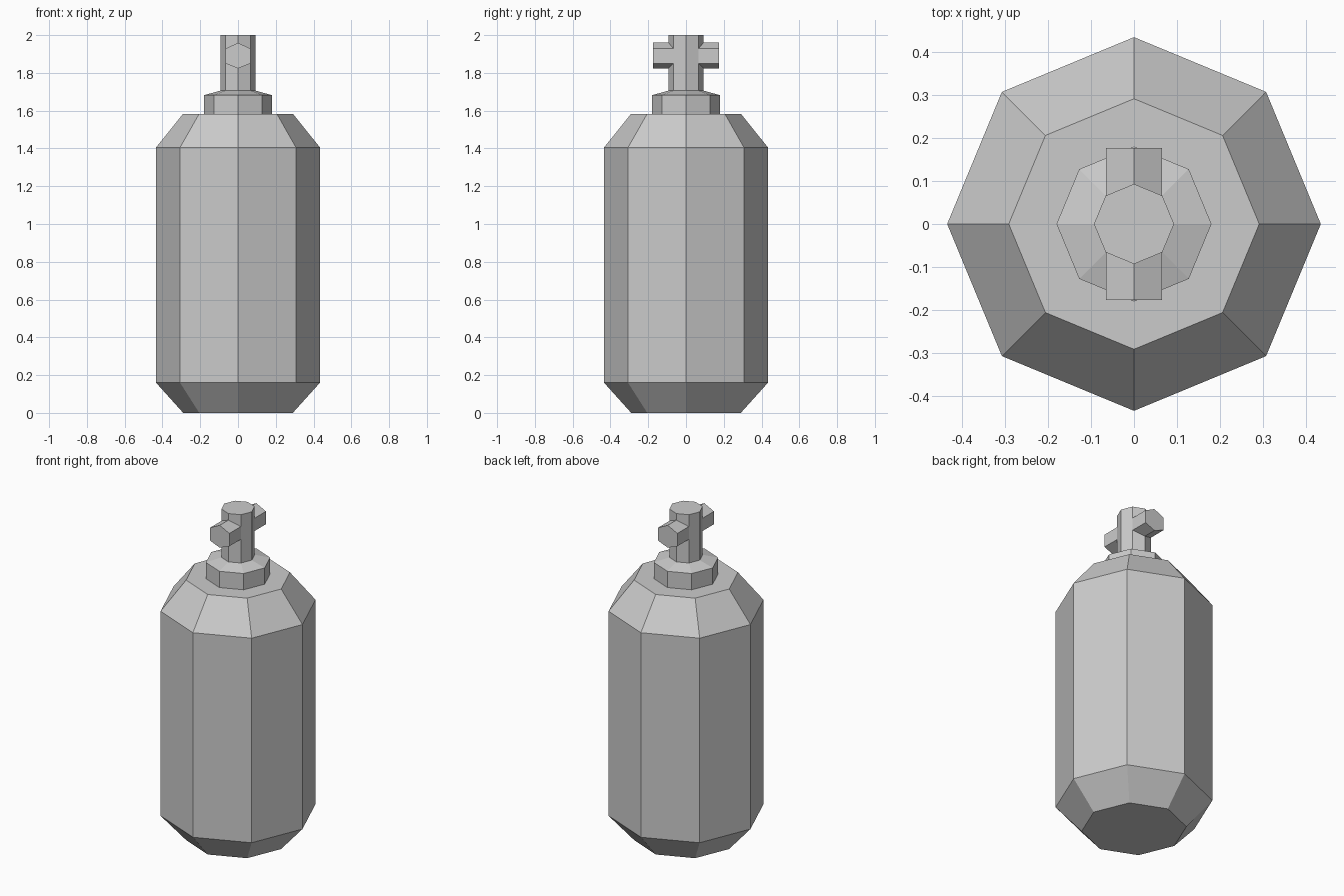
import bpy, bmesh
from math import cos, sin, pi

if "Cube" in bpy.data.objects:
    bpy.data.objects.remove(bpy.data.objects["Cube"])


def make_object(name, rings, cap_start=True, cap_end=True):
    """Skin a stack of equal-sized point rings into a flat-shaded object."""
    bm = bmesh.new()
    loops = [[bm.verts.new(p) for p in ring] for ring in rings]
    n = len(loops[0])
    for a, b in zip(loops, loops[1:]):
        for i in range(n):
            j = (i + 1) % n
            bm.faces.new((a[i], a[j], b[j], b[i]))
    if cap_start:
        bm.faces.new(loops[0][::-1])
    if cap_end:
        bm.faces.new(loops[-1])
    bmesh.ops.recalc_face_normals(bm, faces=bm.faces)
    if not cap_start:
        # open shells: make sure the end cap faces up
        bm.normal_update()
        if bm.faces[:][-1].normal.z < 0:
            bmesh.ops.reverse_faces(bm, faces=bm.faces)
    mesh = bpy.data.meshes.new(name)
    bm.to_mesh(mesh)
    bm.free()
    obj = bpy.data.objects.new(name, mesh)
    bpy.context.collection.objects.link(obj)
    return obj


def octagon_rings(profile):
    return [[(r * cos(i * pi / 4), r * sin(i * pi / 4), z) for i in range(8)]
            for r, z in profile]


# Tank body with chamfered base and shoulder
make_object("tank_body", octagon_rings(
    [(0.29, 0), (0.434, 0.16), (0.434, 1.405), (0.291, 1.583)]))

# Collar and valve stem, open where it sits on the tank
make_object("valve_stem", octagon_rings(
    [(0.18, 1.583), (0.18, 1.682), (0.093, 1.706), (0.093, 2.0)]),
    cap_start=False)

# Hexagonal cross handle through the stem
hexagon = [(0, 0.068), (0.065, 0.036), (0.065, -0.042),
           (0, -0.068), (-0.065, -0.042), (-0.065, 0.036)]
make_object("valve_handle",
            [[(x, y, 1.892 + z) for x, z in hexagon] for y in (-0.176, 0.176)])
